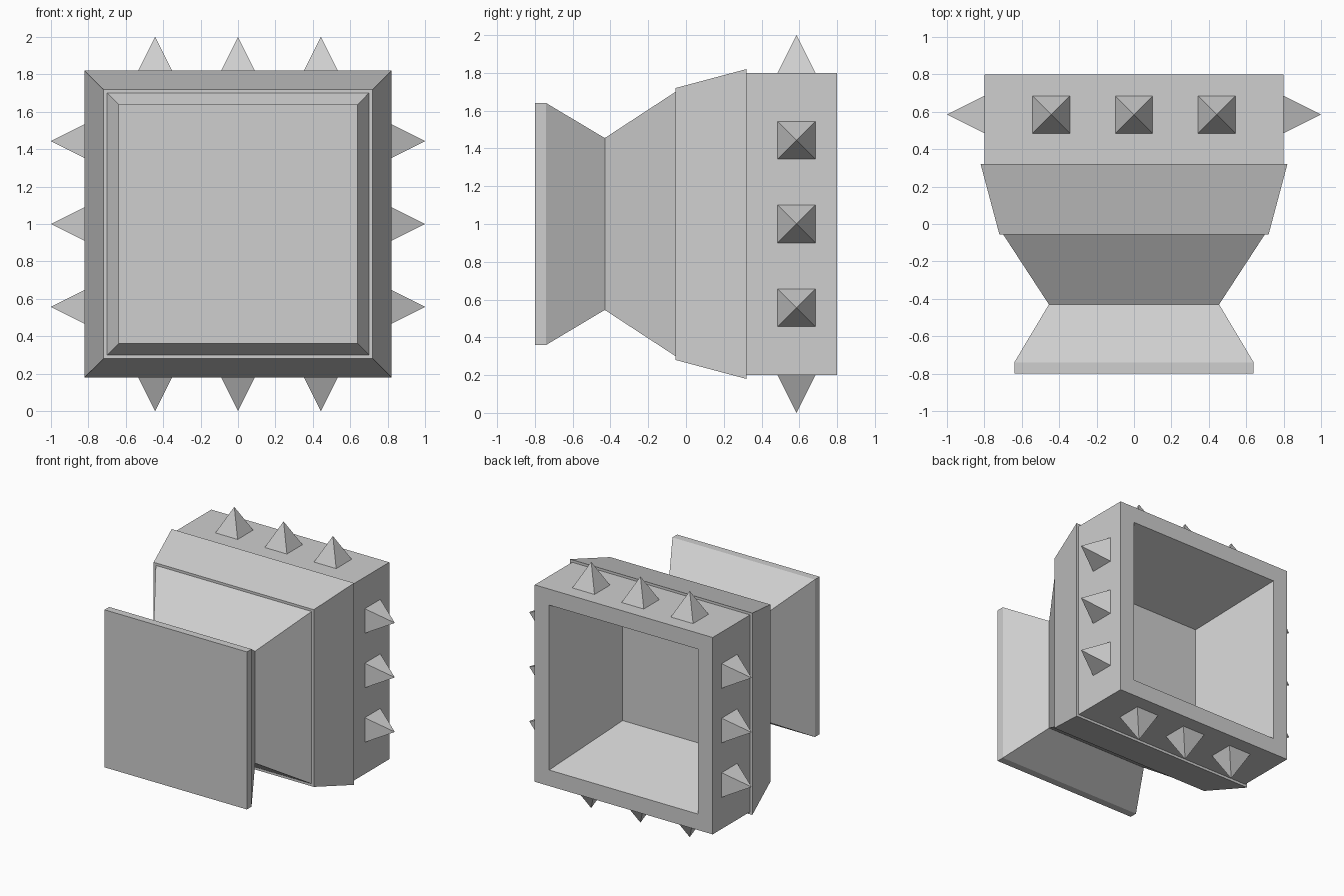
import bpy
import bmesh
import math
from mathutils import Matrix, Vector

if "Cube" in bpy.data.objects:
    bpy.data.objects.remove(bpy.data.objects["Cube"], do_unlink=True)

CENTRE = Vector((0, 0, 1.0))

grey = bpy.data.materials.new("plain_grey")
grey.use_nodes = True
grey.diffuse_color = (0.62, 0.62, 0.62, 1)
grey.node_tree.nodes["Principled BSDF"].inputs["Base Color"].default_value = grey.diffuse_color


def finish(bm, name):
    bmesh.ops.recalc_face_normals(bm, faces=bm.faces)
    mesh = bpy.data.meshes.new(name)
    bm.to_mesh(mesh)
    bm.free()
    mesh.materials.append(grey)
    obj = bpy.data.objects.new(name, mesh)
    obj.location = CENTRE
    bpy.context.collection.objects.link(obj)
    return obj


def square_loft(name, profile):
    """Join square rings given as (y, half size), capping both ends."""
    bm = bmesh.new()
    rings = [[bm.verts.new((sx * h, y, sz * h))
              for sx, sz in ((-1, -1), (1, -1), (1, 1), (-1, 1))]
             for y, h in profile]
    for a, b in zip(rings, rings[1:]):
        for i in range(4):
            j = (i + 1) % 4
            bm.faces.new((a[i], a[j], b[j], b[i]))
    bm.faces.new(rings[0])
    bm.faces.new(rings[-1])
    return finish(bm, name)


# Body: front plate, narrow neck, flared collar, rear box and tapered hollow
square_loft("body", [
    (-0.80, 0.64), (-0.74, 0.64),
    (-0.43, 0.455),
    (-0.055, 0.70), (-0.055, 0.72),
    (0.32, 0.82), (0.32, 0.80),
    (0.80, 0.80), (0.80, 0.67),
    (0.17, 0.45),
])

# Spikes: three square pyramids on each side of the rear box
for side, label in enumerate(("top", "left", "bottom", "right")):
    turn = Matrix.Rotation(math.pi / 2 * side, 4, "Y")
    bm = bmesh.new()
    for x in (-0.443, 0, 0.443):
        place = turn @ Matrix.Translation((x, 0.585, 0.90)) @ Matrix.Rotation(math.pi / 4, 4, "Z")
        bmesh.ops.create_cone(bm, cap_ends=True, segments=4, radius1=0.1 * math.sqrt(2),
                              radius2=0, depth=0.2, matrix=place)
    bmesh.ops.remove_doubles(bm, verts=bm.verts, dist=0.0001)
    finish(bm, label + "_spikes")
